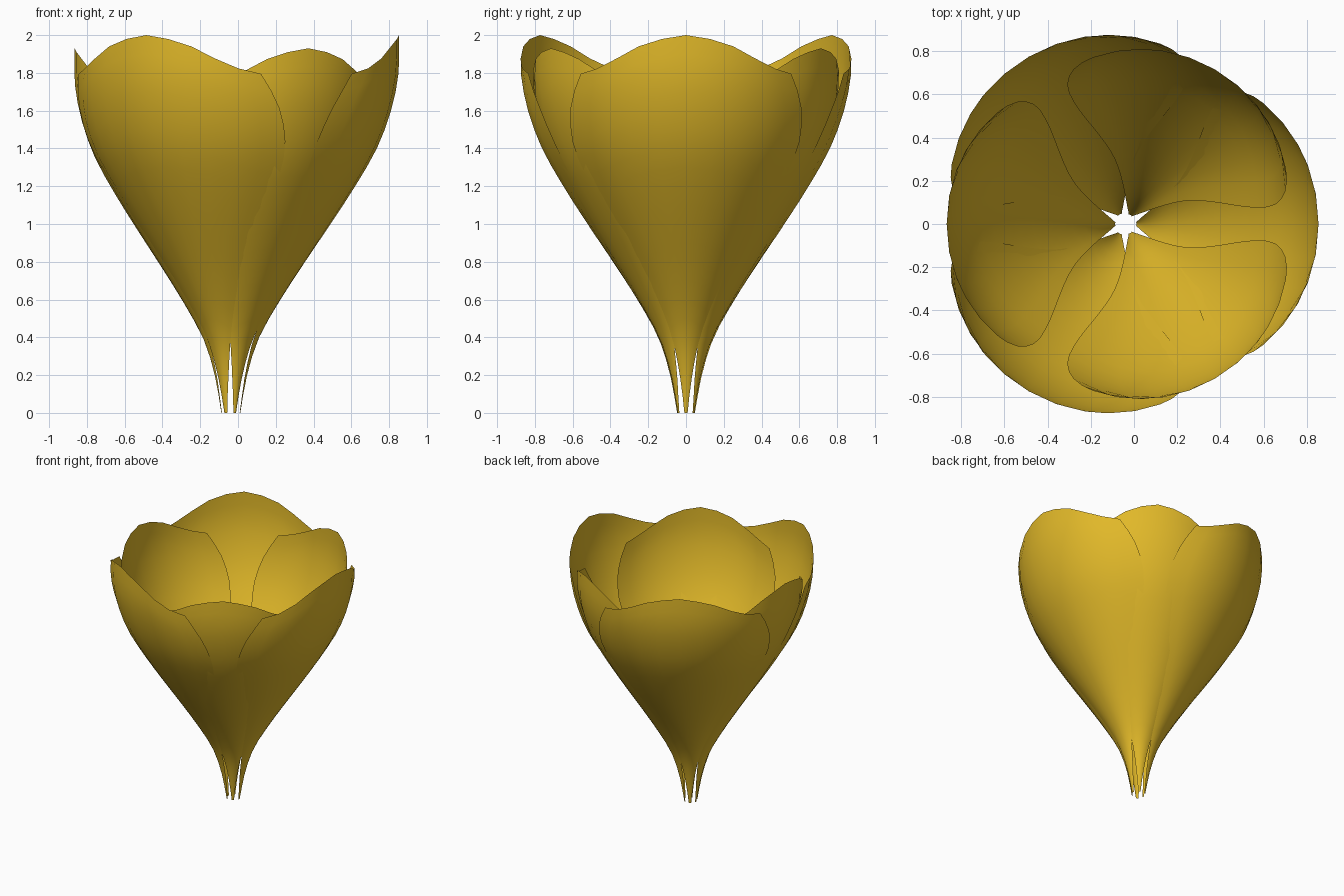
import bpy, bmesh, math

cube = bpy.data.objects.get("Cube")
if cube:
    bpy.data.objects.remove(cube)

# Petal colour
yellow = bpy.data.materials.new("golden yellow")
yellow.use_nodes = True
yellow.diffuse_color = (0.75, 0.48, 0.022, 1)
yellow.node_tree.nodes["Principled BSDF"].inputs["Base Color"].default_value = yellow.diffuse_color

AXIS_X = -0.04
COLS, ROWS = 10, 20

# Distance from the flower axis by height
RADIUS = [(0, 0.052), (0.2, 0.088), (0.4, 0.152), (0.6, 0.265), (0.8, 0.395), (1.0, 0.53),
          (1.2, 0.66), (1.4, 0.775), (1.6, 0.85), (1.8, 0.89), (2.0, 0.892)]
# Half spread in degrees along the petal
SPREAD = [(0, 10), (0.1, 22), (0.23, 31), (0.4, 39), (0.53, 47), (0.65, 52),
          (0.78, 53), (0.9, 48.5), (1, 41)]
# Height of the rim from the middle to the corner
RIM = [(0, 2.0), (0.3, 1.965), (0.5, 1.91), (0.7, 1.845), (0.85, 1.815), (1, 1.795)]


def curve(table, t):
    """Smooth curve through the points of a table."""
    last = len(table) - 1
    i = max(k for k in range(last) if k == 0 or table[k][0] <= t)

    def slope(k):
        a, b = table[max(k - 1, 0)], table[min(k + 1, last)]
        return (b[1] - a[1]) / (b[0] - a[0])

    (x0, y0), (x1, y1) = table[i], table[i + 1]
    w = x1 - x0
    s = (t - x0) / w
    return ((1 + 2 * s) * (1 - s) ** 2 * y0 + s * (1 - s) ** 2 * w * slope(i)
            + s * s * (3 - 2 * s) * y1 + s * s * (s - 1) * w * slope(i + 1))


def petal(name, direction, width, height):
    bm = bmesh.new()
    grid = []
    for row in range(ROWS + 1):
        v = row / ROWS
        line = []
        for col in range(COLS + 1):
            u = 2 * col / COLS - 1
            z = v * curve(RIM, abs(u))
            r = curve(RADIUS, z) * width * (1 - 0.045 * u * u)
            a = math.radians(direction + u * curve(SPREAD, v))
            line.append(bm.verts.new((AXIS_X + r * math.cos(a), r * math.sin(a), z * height)))
        grid.append(line)
    for low, high in zip(grid, grid[1:]):
        for c in range(COLS):
            bm.faces.new((low[c], low[c + 1], high[c + 1], high[c])).smooth = True
    mesh = bpy.data.meshes.new(name)
    bm.to_mesh(mesh)
    bm.free()
    mesh.materials.append(yellow)
    bpy.context.collection.objects.link(bpy.data.objects.new(name, mesh))


# Three outer petals and three smaller inner ones between them
for n in range(3):
    petal(f"outer_petal_{n + 1}", 120 * n, 1, 1)
    petal(f"inner_petal_{n + 1}", 120 * n + 60, 0.925, 0.965)
